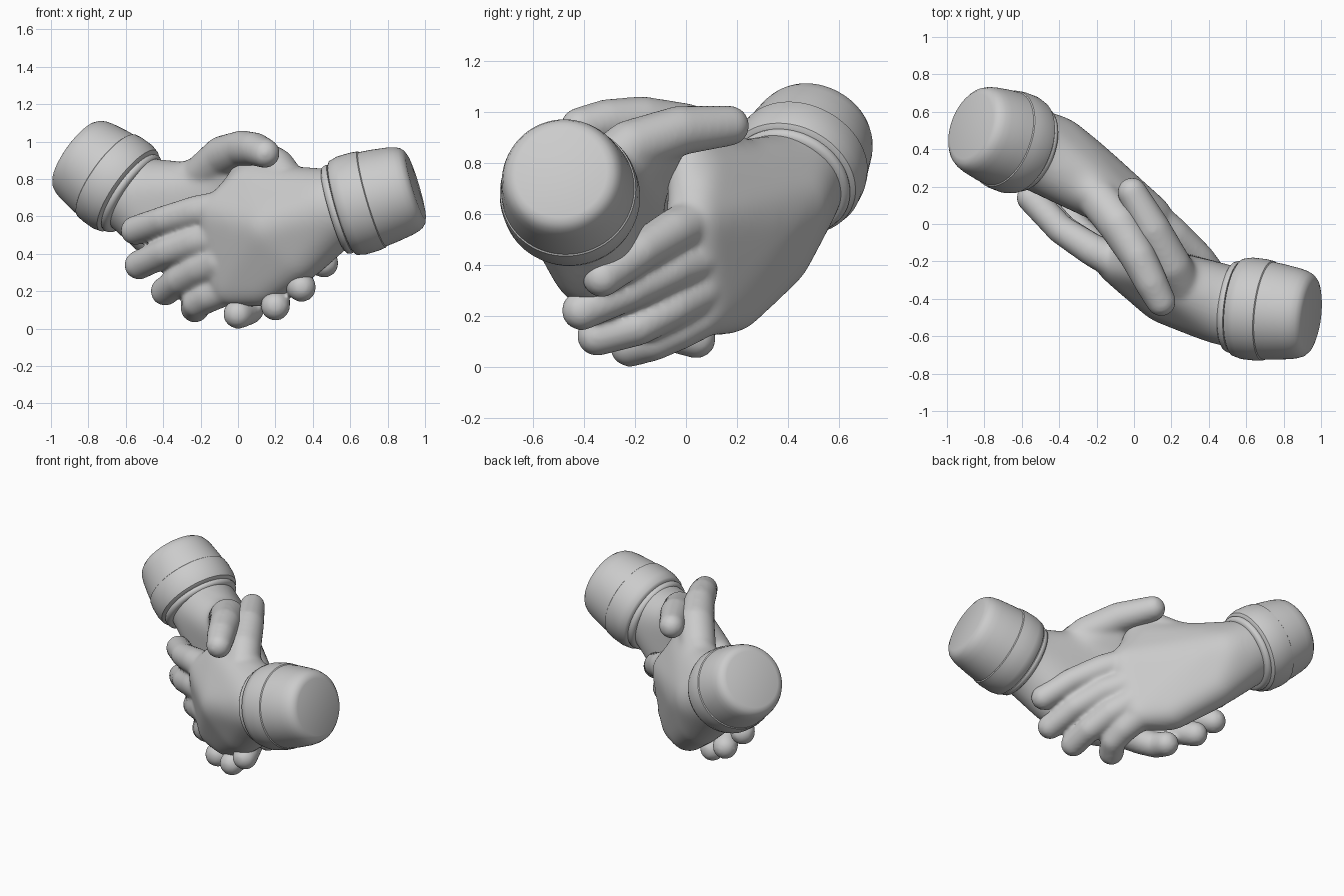
import bpy, bmesh
from math import sin, cos, tau
from mathutils import Vector, Matrix

if "Cube" in bpy.data.objects:
    bpy.data.objects.remove(bpy.data.objects["Cube"])


def blob(target, balls, grow=0.0):
    """Convex hull around a few balls (x, y, z, radius), added to target."""
    bm = bmesh.new()
    for x, y, z, r in balls:
        bmesh.ops.create_icosphere(bm, subdivisions=3, radius=r + grow,
                                   matrix=Matrix.Translation((x, y, z)))
    bmesh.ops.delete(bm, geom=bm.edges[:], context='EDGES_FACES')
    bmesh.ops.convex_hull(bm, input=bm.verts[:])
    junk = [v for v in bm.verts if not v.link_faces]
    bmesh.ops.delete(bm, geom=junk, context='VERTS')
    bmesh.ops.recalc_face_normals(bm, faces=bm.faces[:])
    me = bpy.data.meshes.new("tmp")
    bm.to_mesh(me)
    bm.free()
    target.from_mesh(me)
    bpy.data.meshes.remove(me)


def make_object(name, bm):
    me = bpy.data.meshes.new(name)
    bm.to_mesh(me)
    bm.free()
    ob = bpy.data.objects.new(name, me)
    bpy.context.collection.objects.link(ob)
    me.polygons.foreach_set("use_smooth", [True] * len(me.polygons))
    return ob


def soften(ob, voxel, iterations):
    rm = ob.modifiers.new("fuse", 'REMESH')
    rm.mode = 'VOXEL'
    rm.voxel_size = voxel
    rm.use_smooth_shade = True
    sm = ob.modifiers.new("soften", 'SMOOTH')
    sm.factor = 0.5
    sm.iterations = iterations


def hand(name, palms, digits):
    """Heavily rounded palm plus tapered digit chains, fused into one skin."""
    bm = bmesh.new()
    for p in palms:
        blob(bm, p, 0.014)
    palm = make_object("palm_form", bm)
    soften(palm, 0.018, 40)
    dg = bpy.context.evaluated_depsgraph_get()
    me = bpy.data.meshes.new_from_object(palm.evaluated_get(dg))
    bpy.data.objects.remove(palm)

    bm = bmesh.new()
    bm.from_mesh(me)
    bpy.data.meshes.remove(me)
    for chain in digits:
        for a, b in zip(chain, chain[1:]):
            blob(bm, [a, b], 0.003)
    soften(make_object(name, bm), 0.012, 16)


def cuff(name, start, end, profile, seg=72):
    """Turned sleeve; profile is (fraction along axis, radius)."""
    start, end = Vector(start), Vector(end)
    axis = end - start
    rot = axis.to_track_quat('Z', 'Y')
    bm = bmesh.new()
    rings = []
    for t, r in profile:
        rings.append([bm.verts.new(start + axis * t + rot @ Vector(
            (r * cos(tau * i / seg), r * sin(tau * i / seg), 0))) for i in range(seg)])
    for a, b in zip(rings, rings[1:]):
        for i in range(seg):
            j = (i + 1) % seg
            bm.faces.new((a[i], a[j], b[j], b[i]))
    bm.faces.new(rings[0][::-1])
    bm.faces.new(rings[-1])
    ob = make_object(name, bm)
    bpy.ops.object.select_all(action='DESELECT')
    ob.select_set(True)
    bpy.context.view_layer.objects.active = ob
    bpy.ops.object.shade_smooth_by_angle(angle=0.7)


R = 0.076  # finger radius

# front hand: arm from the right, fingers pointing left
hand("front_hand", [
    # palm
    [(.50, -.44, .64, .205), (.38, -.43, .60, .175), (.17, -.38, .54, .145),
     (.33, -.39, .39, .13), (.13, -.26, .235, .11), (.07, -.23, .77, .10),
     (-.10, -.20, .61, .105), (-.05, -.18, .22, .095)],
    # wrist
    [(.50, -.44, .64, .205), (.62, -.45, .67, .20)],
    # thumb web
    [(.20, -.22, .85, .09), (.09, -.07, .90, .07), (-.08, -.18, .63, .08),
     (.05, -.20, .77, .09), (.28, -.36, .70, .11)],
], [
    [(-.08, -.21, .64, .095), (-.22, -.14, .625, .085), (-.39, -.03, .58, R), (-.55, .14, .525, R)],
    [(-.10, -.20, .49, .095), (-.22, -.14, .465, .085), (-.38, -.03, .41, R), (-.53, .14, .34, R)],
    [(-.10, -.20, .36, .095), (-.20, -.13, .32, .085), (-.31, -.02, .26, R), (-.39, .13, .20, R)],
    [(-.05, -.18, .22, .09), (-.15, -.12, .175, .083), (-.22, -.05, .135, R), (-.23, .04, .11, R)],
    # thumb
    [(.28, -.36, .74, .11), (.20, -.22, .86, .105), (.10, -.03, .925, .095),
     (-.01, .17, .945, .077)],
])

# back hand: arm from the left, fingers curling under the front hand
hand("back_hand", [
    [(-.53, .40, .70, .205), (-.42, .395, .65, .175), (-.27, .31, .58, .145),
     (-.36, .35, .44, .13), (-.15, .18, .25, .11), (-.05, .06, .76, .10),
     (.10, .03, .56, .105), (.01, .07, .22, .095)],
    [(-.53, .40, .70, .205), (-.63, .43, .77, .20)],
    [(-.22, .17, .82, .09), (-.07, .00, .92, .075), (.08, .02, .58, .08),
     (-.04, .05, .76, .09), (-.28, .26, .72, .11)],
], [
    [(.09, .04, .57, .095), (.21, -.05, .53, .085), (.35, -.18, .45, R), (.46, -.33, .35, R)],
    [(.09, .04, .42, .095), (.19, -.06, .38, .085), (.29, -.22, .30, R), (.34, -.41, .22, R)],
    [(.06, .05, .30, .095), (.14, -.05, .24, .085), (.20, -.19, .16, R), (.20, -.35, .12, R)],
    [(.01, .07, .21, .09), (.05, -.03, .15, .083), (.06, -.13, .10, R), (.00, -.22, .078, .077)],
    [(-.24, .20, .77, .11), (-.08, .00, .92, .11), (.02, -.17, .963, .095),
     (.09, -.31, .96, .087), (.145, -.415, .938, .077)],
])

# sleeves: thin inner ring, wide band, then the narrower sleeve end
sleeve = [(.0, .19), (.0, .225), (.02, .24), (.06, .247), (.085, .244), (.09, .236),
          (.10, .25), (.12, .262), (.22, .273), (.38, .273), (.465, .268), (.475, .262),
          (.60, .257), (.80, .244), (.88, .235), (.94, .223), (.98, .205), (1.0, .18)]
cuff("front_cuff", (.51, -.44, .63), (.95, -.49, .76), sleeve)
cuff("back_cuff", (-.55, .40, .71), (-.87, .522, .94), sleeve)
